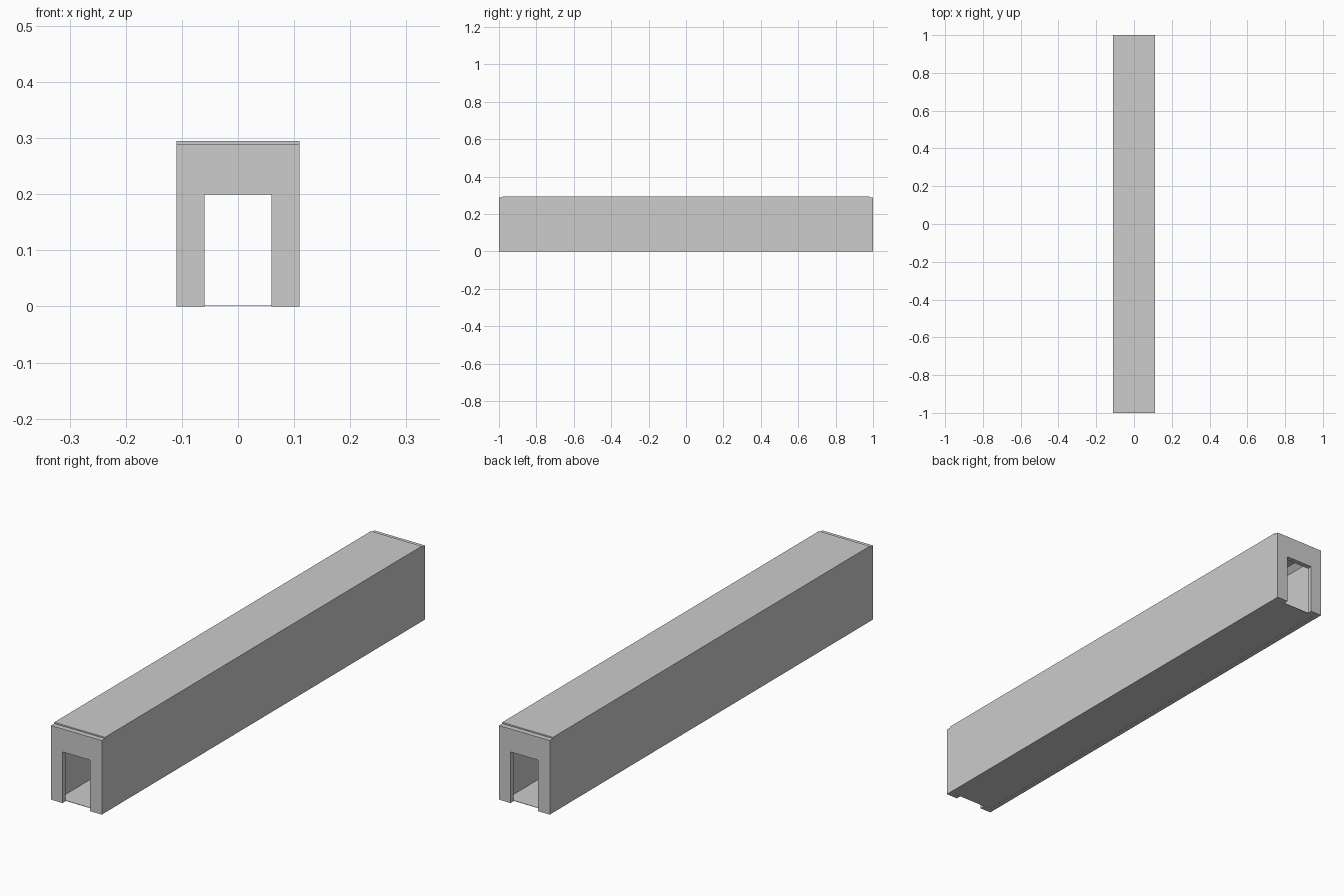
import bpy
import bmesh

cube = bpy.data.objects.get("Cube")
if cube:
    bpy.data.objects.remove(cube, do_unlink=True)

grey = bpy.data.materials.new("light_grey")
grey.use_nodes = True
colour = (0.604, 0.604, 0.604, 1)
grey.diffuse_color = colour
grey.node_tree.nodes["Principled BSDF"].inputs["Base Color"].default_value = colour

HALF_WIDTH = 0.11
END = 1.0
FRAME_DEPTH = 0.02
INNER = END - FRAME_DEPTH


def extrude_profile(name, half_profile, y0, y1):
    """Mirror a half outline (x, z) across x = 0 and extrude it along y."""
    outline = half_profile + [(-x, z) for x, z in reversed(half_profile)]
    bm = bmesh.new()
    face = bm.faces.new([bm.verts.new((x, y0, z)) for x, z in outline])
    result = bmesh.ops.extrude_face_region(bm, geom=[face])
    verts = [v for v in result["geom"] if isinstance(v, bmesh.types.BMVert)]
    bmesh.ops.translate(bm, verts=verts, vec=(0, y1 - y0, 0))
    bmesh.ops.recalc_face_normals(bm, faces=bm.faces)
    mesh = bpy.data.meshes.new(name)
    bm.to_mesh(mesh)
    bm.free()
    mesh.materials.append(grey)
    obj = bpy.data.objects.new(name, mesh)
    bpy.context.collection.objects.link(obj)
    return obj


# Hollow passage: walls and roof, with sloped upper inside corners
shell = [(0.09, 0), (HALF_WIDTH, 0), (HALF_WIDTH, 0.295)]
lining = [(-0.07, 0.27), (-0.09, 0.25), (-0.09, 0)]
half_shell = [(-x, z) for x, z in lining] + shell[1:]
extrude_profile("passage_shell", half_shell, -INNER, INNER)

# Thin floor between the walls
extrude_profile("floor", [(0.09, 0.0005), (0.09, 0.002)], -INNER, INNER)

# Doorway frame at each end, slightly lower than the roof
doorway = [(0.06, 0.2), (0.06, 0), (HALF_WIDTH, 0), (HALF_WIDTH, 0.29)]
extrude_profile("front_doorway", doorway, -END, -INNER)
extrude_profile("back_doorway", doorway, INNER, END)
